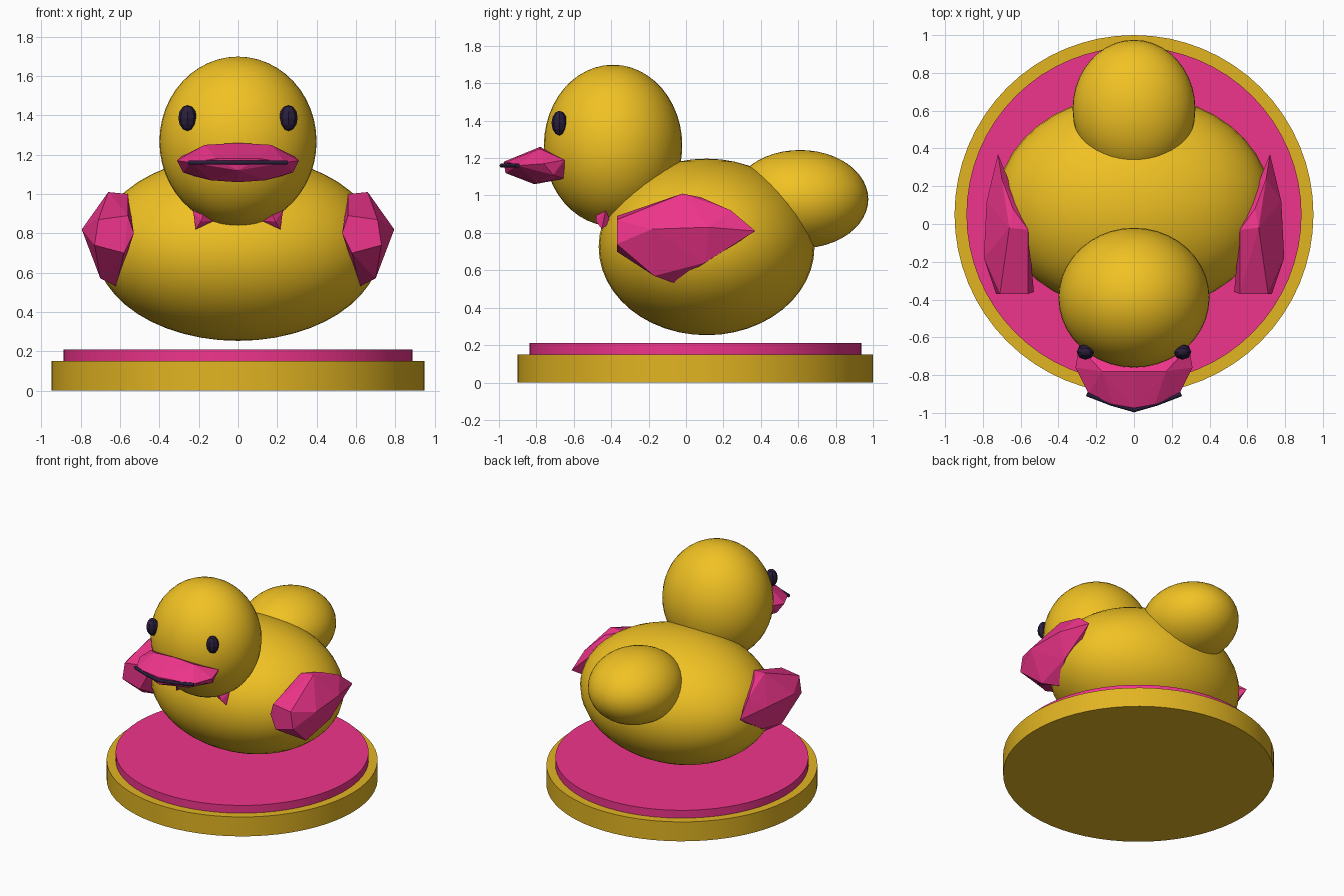
import bpy, bmesh

if "Cube" in bpy.data.objects:
    bpy.data.objects.remove(bpy.data.objects["Cube"])

def material(name, color):
    m = bpy.data.materials.new(name)
    m.diffuse_color = (*color, 1)
    m.use_nodes = True
    m.node_tree.nodes["Principled BSDF"].inputs["Base Color"].default_value = m.diffuse_color
    return m

yellow = material("yellow", (0.88, 0.54, 0.017))
ochre = material("ochre", (0.76, 0.46, 0.016))
pink = material("pink", (0.86, 0.035, 0.26))
dark = material("dark", (0.022, 0.013, 0.045))

def finish(name, mat, smooth=True):
    ob = bpy.context.object
    ob.name = name
    ob.data.materials.append(mat)
    if smooth:
        bpy.ops.object.shade_smooth_by_angle()
    return ob

def disc(name, radius, z0, z1, mat):
    bpy.ops.mesh.primitive_cylinder_add(vertices=64, radius=radius, depth=z1 - z0,
                                        location=(0, 0.05, (z0 + z1) / 2))
    return finish(name, mat)

def ellipsoid(name, loc, size, mat):
    bpy.ops.mesh.primitive_uv_sphere_add(segments=40, ring_count=24, radius=1, location=loc)
    bpy.context.object.scale = size
    return finish(name, mat)

def pebble(name, loc, size, mat):
    bpy.ops.mesh.primitive_uv_sphere_add(segments=8, ring_count=6, radius=1, location=loc)
    bpy.context.object.scale = size
    return finish(name, mat, smooth=False)

def faceted(name, points, mat):
    """Low-poly solid: convex hull around a few corner points."""
    bm = bmesh.new()
    for p in points:
        bm.verts.new(p)
    res = bmesh.ops.convex_hull(bm, input=bm.verts)
    loose = [v for v in bm.verts if not v.link_faces]
    bmesh.ops.delete(bm, geom=loose, context='VERTS')
    bmesh.ops.recalc_face_normals(bm, faces=bm.faces)
    me = bpy.data.meshes.new(name)
    bm.to_mesh(me)
    bm.free()
    me.materials.append(mat)
    ob = bpy.data.objects.new(name, me)
    bpy.context.collection.objects.link(ob)
    return ob

# Two-step round stand
disc("stand_base", 0.95, 0, 0.15, ochre)
disc("stand_top", 0.887, 0.15, 0.21, pink)

# Rounded body masses
ellipsoid("body", (0, 0.11, 0.725), (0.725, 0.577, 0.472), yellow)
ellipsoid("head", (0, -0.39, 1.267), (0.40, 0.37, 0.432), yellow)
ellipsoid("tail", (0, 0.61, 0.98), (0.325, 0.365, 0.263), yellow)

# Bill, mirrored from half of its corners
half_bill = [(0, -0.78, 1.26), (0.17, -0.78, 1.25), (0.31, -0.76, 1.17), (0.28, -0.71, 1.11),
             (0.14, -0.80, 1.07), (0, -0.81, 1.06), (0.24, -0.90, 1.16), (0.11, -0.955, 1.18),
             (0, -0.975, 1.18), (0, -0.965, 1.12), (0.29, -0.65, 1.19), (0.22, -0.65, 1.09),
             (0, -0.65, 1.18)]
faceted("bill", half_bill + [(-x, y, z) for x, y, z in half_bill if x], pink)

# Thin mouth line wrapped around the bill
cu = bpy.data.curves.new("mouth_line", 'CURVE')
cu.dimensions = '3D'
cu.bevel_depth = 0.012
cu.bevel_resolution = 1
cu.use_fill_caps = True
sp = cu.splines.new('POLY')
path = [(-0.25, -0.90), (-0.12, -0.95), (0, -0.985), (0.12, -0.95), (0.25, -0.90)]
sp.points.add(len(path) - 1)
for pt, (x, y) in zip(sp.points, path):
    pt.co = (x, y, 1.16, 1)
cu.materials.append(dark)
bpy.context.collection.objects.link(bpy.data.objects.new("mouth_line", cu))

# Wings, eyes and chest tips on both sides
wing = [(0.56, -0.37, 0.89), (0.71, -0.37, 0.87), (0.73, -0.37, 0.74), (0.58, -0.37, 0.70),
        (0.53, -0.36, 0.80), (0.56, -0.03, 1.00), (0.66, -0.02, 1.01), (0.64, 0.08, 0.99),
        (0.795, -0.18, 0.82), (0.78, 0.12, 0.83), (0.62, -0.06, 0.53), (0.70, -0.17, 0.57),
        (0.70, 0.24, 0.92), (0.72, 0.37, 0.81), (0.72, 0.10, 0.64)]
tip = [(0.23, -0.43, 0.92), (0.215, -0.45, 0.82), (0.19, -0.48, 0.86), (0.12, -0.44, 0.865),
       (0.17, -0.48, 0.91), (0.19, -0.40, 0.86)]
for s, side in ((-1, "left"), (1, "right")):
    faceted("wing_" + side, [(s * x, y, z) for x, y, z in wing], pink)
    faceted("chest_tip_" + side, [(s * x, y, z) for x, y, z in tip], pink)
    pebble("eye_" + side, (s * 0.257, -0.677, 1.387), (0.047, 0.042, 0.066), dark)
